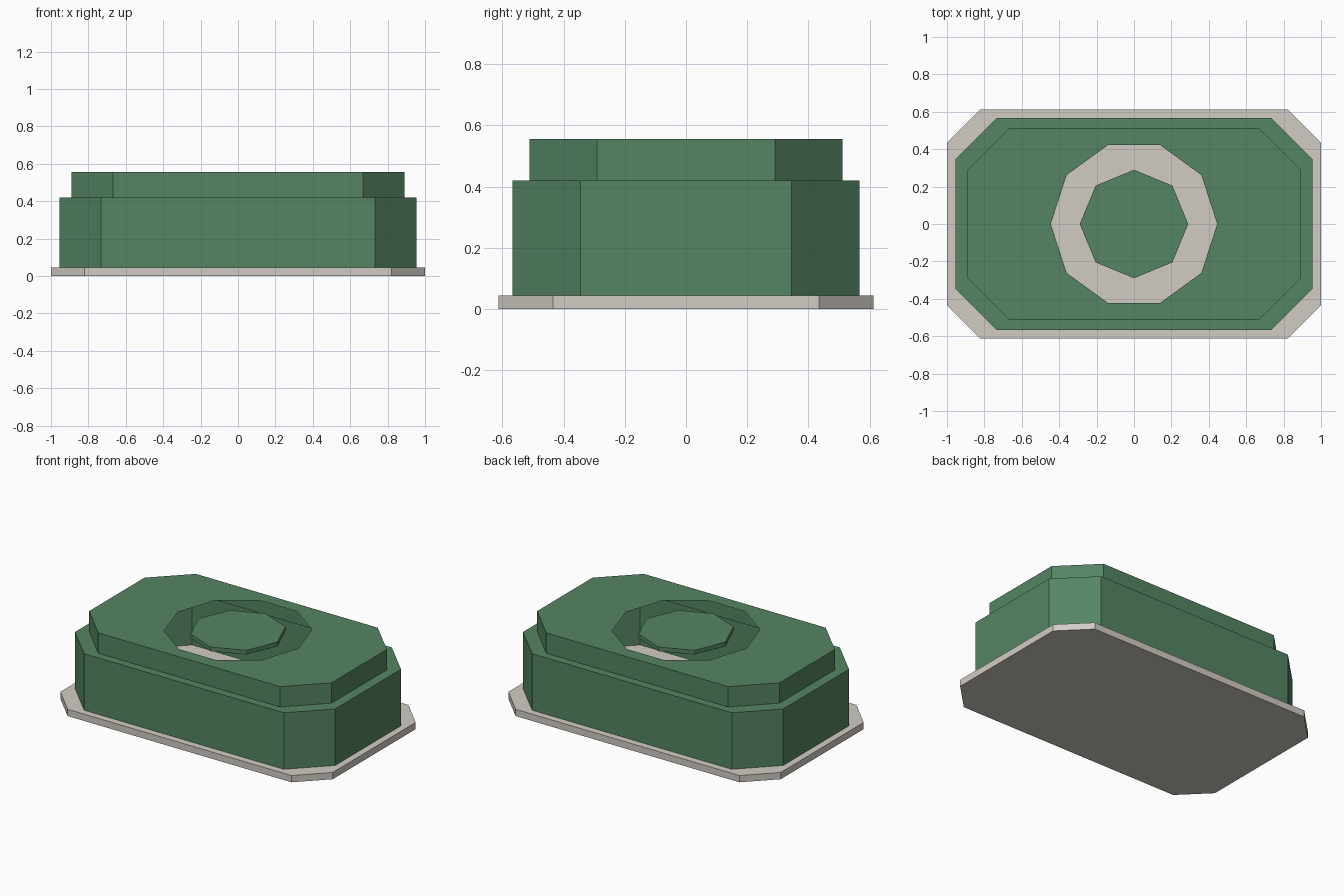
import bpy, bmesh
from math import cos, sin, tau

cube = bpy.data.objects.get("Cube")
if cube:
    bpy.data.objects.remove(cube, do_unlink=True)


def material(name, colour):
    mat = bpy.data.materials.new(name)
    mat.use_nodes = True
    mat.diffuse_color = (*colour, 1)
    mat.node_tree.nodes["Principled BSDF"].inputs["Base Color"].default_value = (*colour, 1)
    return mat


green = material("muted green", (0.09, 0.235, 0.125))
stone = material("pale stone", (0.64, 0.60, 0.55))


def chamfered(x, y, cut):
    """Outline of a rectangle with cut corners, counter-clockwise."""
    return [(x, cut - y), (x, y - cut), (x - cut, y), (cut - x, y),
            (-x, y - cut), (-x, cut - y), (cut - x, -y), (x - cut, -y)]


def polygon(radius, sides):
    return [(radius * cos(tau * i / sides), radius * sin(tau * i / sides)) for i in range(sides)]


def stack(name, rings, mat, hole=None, bottom=True):
    """Skin a pile of (outline, z) rings, with an optional hole in the top."""
    bm = bmesh.new()
    loops = [[bm.verts.new((x, y, z)) for x, y in outline] for outline, z in rings]
    for low, high in zip(loops, loops[1:]):
        for i in range(len(low)):
            j = (i + 1) % len(low)
            bm.faces.new((low[i], low[j], high[j], high[i]))
    if bottom:
        bm.faces.new(loops[0][::-1])
    if hole:
        top_z = rings[-1][1]
        inner = [bm.verts.new((x, y, top_z)) for x, y in hole]
        edges = []
        for ring in (loops[-1], inner):
            for a, b in zip(ring, ring[1:] + ring[:1]):
                edges.append(bm.edges.get((a, b)) or bm.edges.new((a, b)))
        bmesh.ops.triangle_fill(bm, edges=edges, use_beauty=True, normal=(0, 0, 1))
    else:
        bm.faces.new(loops[-1])
    bm.normal_update()
    if hole:
        for face in bm.faces:
            if min(v.co.z for v in face.verts) > top_z - 0.001 and face.normal.z < 0:
                face.normal_flip()
    mesh = bpy.data.meshes.new(name)
    bm.to_mesh(mesh)
    bm.free()
    mesh.materials.append(mat)
    obj = bpy.data.objects.new(name, mesh)
    bpy.context.collection.objects.link(obj)
    return obj


# Ground slab
slab = chamfered(1.0, 0.613, 0.178)
stack("base_slab", [(slab, 0), (slab, 0.045)], stone)

# Hollow two-tier housing, open below, with a ten-sided opening on top
lower = chamfered(0.955, 0.567, 0.222)
upper = chamfered(0.89, 0.512, 0.222)
stack("housing_shell", [(lower, 0.045), (lower, 0.42), (upper, 0.42), (upper, 0.555)],
      green, hole=polygon(0.445, 10), bottom=False)

# Thin disc floating in the opening
disc = polygon(0.29, 8)
stack("centre_disc", [(disc, 0.527), (disc, 0.555)], green)
